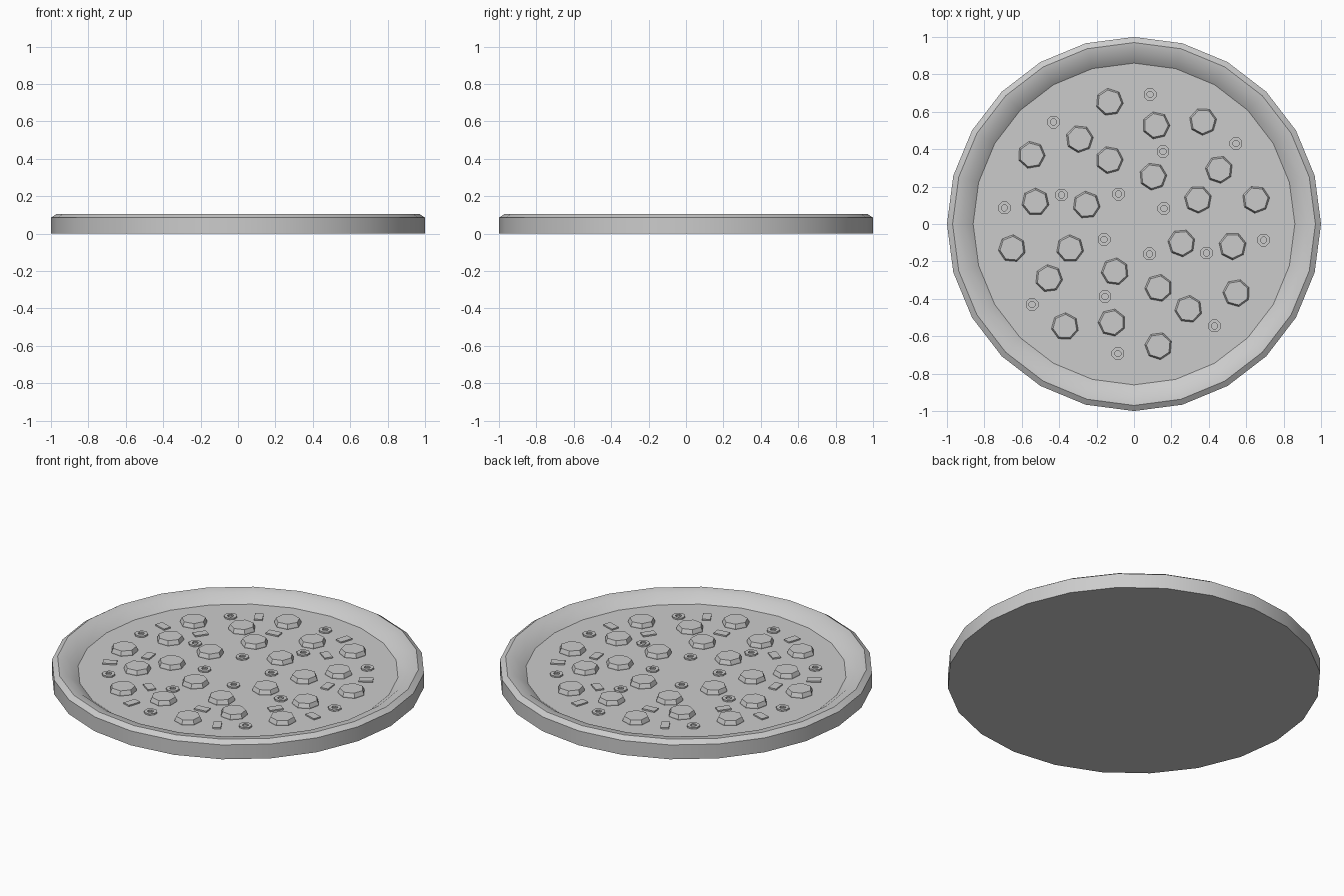
import bpy, bmesh
from math import sin, cos, pi, radians

if "Cube" in bpy.data.objects:
    bpy.data.objects.remove(bpy.data.objects["Cube"])

FLOOR = 0.053


def finish(name, bm, smooth=None):
    bmesh.ops.recalc_face_normals(bm, faces=bm.faces[:])
    mesh = bpy.data.meshes.new(name)
    bm.to_mesh(mesh)
    bm.free()
    obj = bpy.data.objects.new(name, mesh)
    bpy.context.collection.objects.link(obj)
    if smooth:
        bpy.ops.object.select_all(action='DESELECT')
        obj.select_set(True)
        bpy.context.view_layer.objects.active = obj
        bpy.ops.object.shade_smooth_by_angle(angle=radians(smooth))
    return obj


def ring_stack(bm, profile, sides, center=(0, 0), turn=0.0, closed=False):
    """Lathe a (radius, z) profile; ends are capped unless the profile is closed."""
    rings = [[bm.verts.new((center[0] + r * cos(turn + 2 * pi * i / sides),
                            center[1] + r * sin(turn + 2 * pi * i / sides), z))
              for i in range(sides)] for r, z in profile]
    pairs = list(zip(rings, rings[1:]))
    if closed:
        pairs.append((rings[-1], rings[0]))
    else:
        bm.faces.new(rings[0][::-1])
        bm.faces.new(rings[-1])
    for a, b in pairs:
        for i in range(sides):
            j = (i + 1) % sides
            bm.faces.new((a[i], a[j], b[j], b[i]))


def quarters(x, y):
    """The topping layout repeats in each quarter of the pie."""
    for k in range(4):
        yield (x, y), k * pi / 2
        x, y = -y, x


# Crust with sunken cheese floor
bm = bmesh.new()
ring_stack(bm, [(1, 0), (1, 0.085), (0.97, 0.105), (0.92, 0.098), (0.86, FLOOR)], 24)
finish("crust_and_base", bm, 35)

# Sausage slices: tapered seven-sided discs (x, y, turn in degrees)
bm = bmesh.new()
for x, y, t in [(0.369, 0.548, 10), (0.118, 0.527, 0), (0.455, 0.291, 20),
                (0.102, 0.254, 5), (0.342, 0.131, 15), (0.652, 0.131, 8)]:
    for c, a in quarters(x, y):
        ring_stack(bm, [(0.074, FLOOR - 0.01), (0.074, FLOOR + 0.006), (0.065, FLOOR + 0.027)],
                   7, c, a + radians(t))
finish("sausage_slices", bm)

# Olive rings: thin washers
bm = bmesh.new()
for x, y in [(0.086, 0.693), (0.545, 0.43), (0.155, 0.388), (0.16, 0.083)]:
    for c, a in quarters(x, y):
        ring_stack(bm, [(0.036, FLOOR - 0.005), (0.036, FLOOR + 0.009),
                        (0.017, FLOOR + 0.009), (0.017, FLOOR - 0.005)],
                   8, c, a + pi / 8, closed=True)
finish("olive_rings", bm)

# Pepper strips: thin rectangles (x, y, long axis angle)
bm = bmesh.new()
for x, y, t in [(0.235, 0.655, 72), (0.273, 0.436, -35), (0.626, 0.302, 30), (0.503, 0.118, 97)]:
    for c, a in quarters(x, y):
        ang = a + radians(t)
        ca, sa = cos(ang), sin(ang)
        box = bmesh.ops.create_cube(bm, size=1)["verts"]
        for v in box:
            u, w = v.co.x * 0.076, v.co.y * 0.046
            v.co = (c[0] + u * ca - w * sa, c[1] + u * sa + w * ca, FLOOR + v.co.z * 0.016)
finish("pepper_strips", bm)
